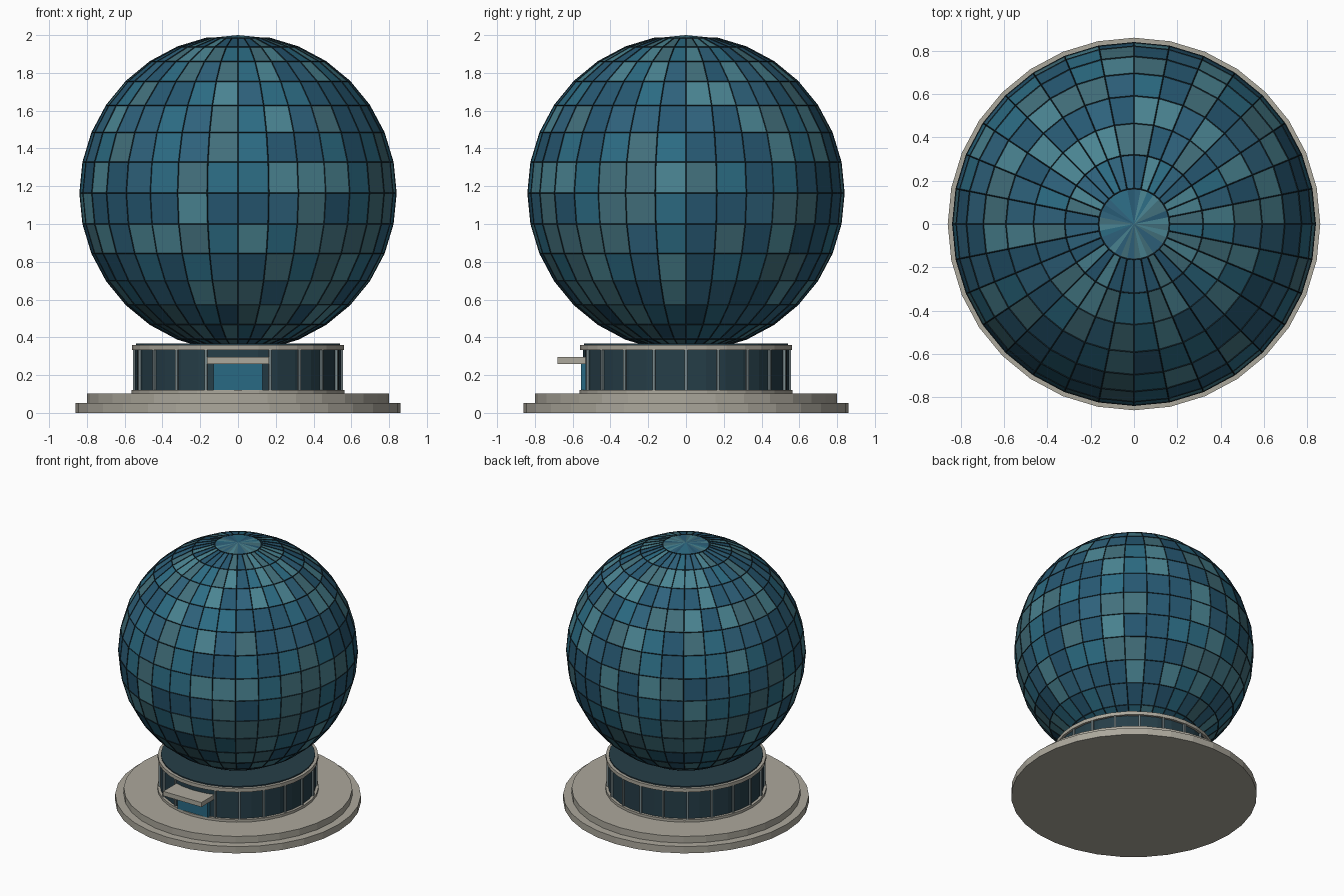
import bpy, bmesh, random
from math import sin, cos, pi, floor, atan2, acos

if "Cube" in bpy.data.objects:
    bpy.data.objects.remove(bpy.data.objects["Cube"])

random.seed(4)
SEG, RINGS, R, CZ = 32, 16, 0.836, 1.164


def material(name, rgb):
    m = bpy.data.materials.new(name)
    m.diffuse_color = [((c / 255 + 0.055) / 1.055) ** 2.4 for c in rgb] + [1]
    m.use_nodes = True
    m.node_tree.nodes["Principled BSDF"].inputs["Base Color"].default_value = m.diffuse_color
    return m


def finish(name, bm, mats):
    me = bpy.data.meshes.new(name)
    bm.to_mesh(me)
    bm.free()
    ob = bpy.data.objects.new(name, me)
    bpy.context.collection.objects.link(ob)
    for m in mats:
        me.materials.append(m)
    return ob


def disc(name, r, z0, z1, mat):
    bm = bmesh.new()
    bmesh.ops.create_cone(bm, cap_ends=True, segments=SEG, radius1=r, radius2=r, depth=z1 - z0)
    bmesh.ops.translate(bm, verts=bm.verts, vec=(0, 0, (z0 + z1) / 2))
    return finish(name, bm, [mat])


def box(name, lo, hi, mat, turn=0):
    bm = bmesh.new()
    bmesh.ops.create_cube(bm, size=1)
    for v in bm.verts:
        v.co = [(a + b) / 2 + c * (b - a) for a, b, c in zip(lo, hi, v.co)]
    ob = finish(name, bm, [mat])
    ob.rotation_euler.z = turn
    return ob


stone = material("stone", (172, 168, 156))
dark_glass = material("dark_glass", (38, 62, 72))
frame = material("frame", (22, 40, 48))
metal = material("metal", (120, 135, 138))
door_glass = material("door_glass", (40, 106, 132))
panels = [material(f"panel_{i}", c) for i, c in enumerate(
    [(44, 108, 132), (74, 132, 146), (38, 88, 114), (66, 112, 124), (46, 98, 124)])]

# Stepped plinth
disc("plinth_lower", 0.86, 0, 0.052, stone)
disc("plinth_upper", 0.80, 0.052, 0.103, stone)
disc("drum_sill", 0.565, 0.103, 0.122, stone)

# Glazed drum with roof rim and dark roof
disc("drum_glass", 0.545, 0.122, 0.335, dark_glass)
disc("roof_rim", 0.562, 0.333, 0.36, stone)
disc("roof_collar", 0.54, 0.355, 0.368, dark_glass)

# Mullions around the drum
for i in range(20):
    if i:
        box("mullion", (-0.007, -0.556, 0.122), (0.007, -0.535, 0.335), metal, i * pi / 10)

# Entrance
for s in (-1, 1):
    x0, x1 = sorted((s * 0.001, s * 0.13))
    box("door", (x0, -0.555, 0.122), (x1, -0.50, 0.265), door_glass)
box("door_canopy", (-0.163, -0.68, 0.26), (0.163, -0.52, 0.295), stone)

# Glass sphere with mixed panel tints
bm = bmesh.new()
bmesh.ops.create_uvsphere(bm, u_segments=SEG, v_segments=RINGS, radius=R)
tint = {}
for f in bm.faces:
    c = f.calc_center_median()
    key = (floor(atan2(c.y, c.x) / (2 * pi) * SEG), floor(acos(c.z / c.length) / pi * RINGS))
    f.material_index = tint.setdefault(key, random.randrange(5))
sphere = finish("glass_sphere", bm, panels)
sphere.location.z = CZ

# Thin ribs along every panel edge, left open at the poles
bm = bmesh.new()
bmesh.ops.create_uvsphere(bm, u_segments=SEG, v_segments=RINGS, radius=R)
poles = [v for v in bm.verts if abs(v.co.z) > R * 0.999]
bmesh.ops.delete(bm, geom=poles, context='VERTS')
ribs = finish("sphere_ribs", bm, [frame])
ribs.location.z = CZ
wire = ribs.modifiers.new("ribs", 'WIREFRAME')
wire.thickness = 0.008
wire.offset = 0
wire.use_even_offset = False
wire.use_boundary = True
